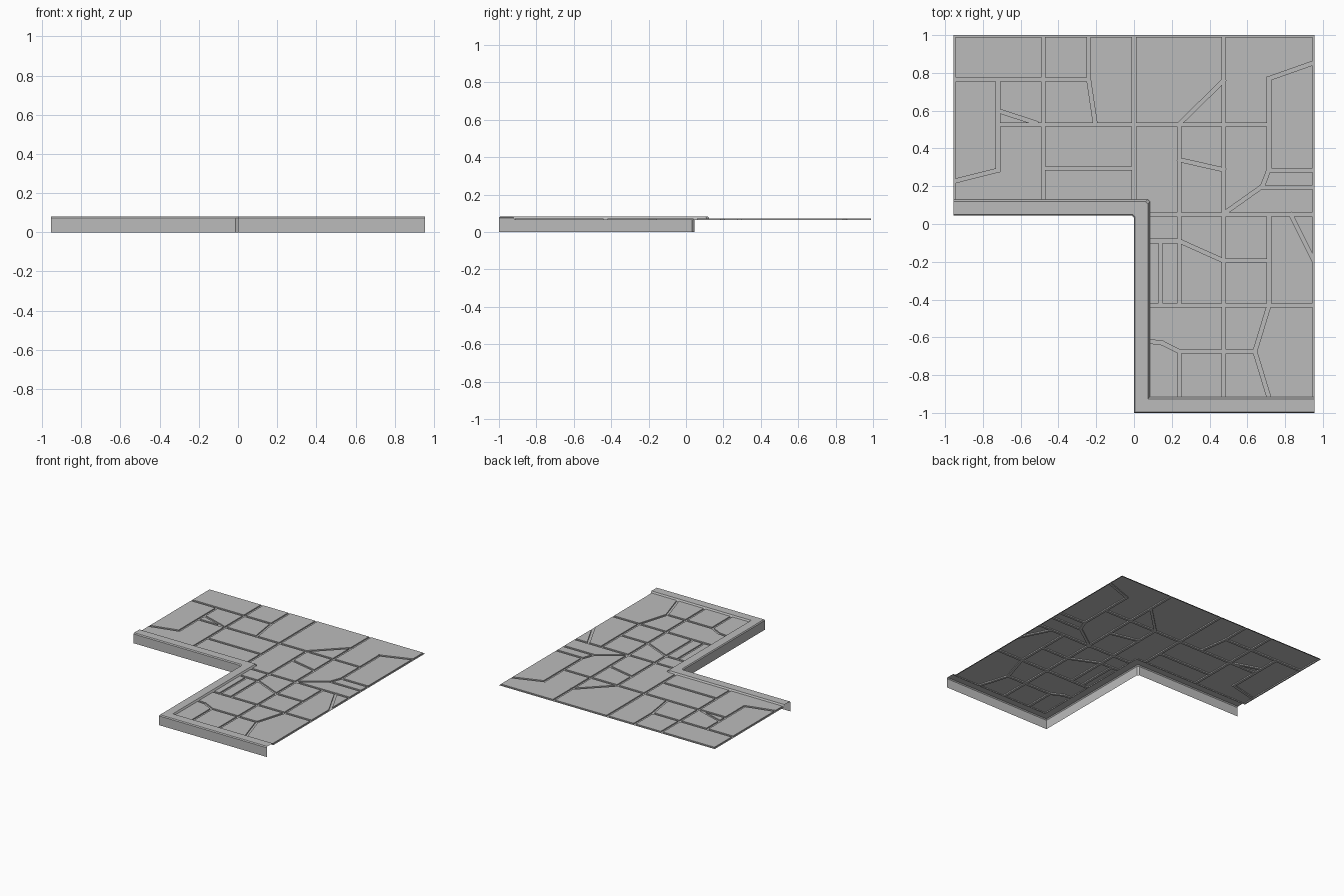
import bpy, bmesh
from mathutils import Vector
from mathutils.geometry import delaunay_2d_cdt

cube = bpy.data.objects.get("Cube")
if cube:
    bpy.data.objects.remove(cube, do_unlink=True)

HALF_X = 0.955        # half width of the pavement
NOTCH_Y = 0.045       # outer kerb face along the notch
CHAMFER = 0.013       # cut across the inside corner
KERB = 0.085          # kerb width
TILE_Z, JOINT_Z = 0.072, 0.063
JOINT = 0.01          # half width of a joint

stone = bpy.data.materials.new("grey stone")
stone.use_nodes = True
grey = (0.5, 0.5, 0.5, 1)
stone.diffuse_color = grey
stone.node_tree.nodes["Principled BSDF"].inputs["Base Color"].default_value = grey


def make_object(name, bm):
    mesh = bpy.data.meshes.new(name)
    bm.to_mesh(mesh)
    bm.free()
    mesh.materials.append(stone)
    obj = bpy.data.objects.new(name, mesh)
    bpy.context.collection.objects.link(obj)
    return obj


def kerb_path(d):
    """Kerb line moved inward by d."""
    return [Vector(p) for p in (
        (-HALF_X, NOTCH_Y + d), (d - CHAMFER, NOTCH_Y + d),
        (d, NOTCH_Y - CHAMFER + d), (d, d - 1), (HALF_X, d - 1))]


# Kerb: a profile swept along the stepped front edge
profile = [(0, 0), (0, 0.074), (0.006, 0.082), (0.073, 0.082), (KERB, JOINT_Z)]
bm = bmesh.new()
rows = [[bm.verts.new((p.x, p.y, z)) for p in kerb_path(d)] for d, z in profile]
for low, high in zip(rows, rows[1:]):
    for i in range(len(low) - 1):
        bm.faces.new((low[i], low[i + 1], high[i + 1], high[i]))
make_object("kerb", bm)

# Joints running across: y, start x, end x
across = [
    (0.765, -1, -0.24), (0.525, -0.72, 0.715), (0.295, -0.48, 0),
    (0.285, 0.715, 1), (0.195, 0.68, 1), (0.05, 0, 1), (-0.09, 0, 0.24),
    (-0.195, 0.475, 0.715), (-0.43, 0, 1), (-0.675, 0.24, 0.64), (1, -1, 1),
]
# Joints running front to back: x, start y, end y
along = [
    (-0.48, 1, 0), (-0.72, 0.765, 0.285), (-0.24, 1, 0.765), (0, 1, 0),
    (0.475, 1, -1), (0.715, 0.77, 0.29), (0.24, 0.525, -0.43),
    (0.715, 0.05, -0.43), (0.14, -0.09, -0.43), (0.24, -0.675, -1),
    (-HALF_X, 0, 1), (HALF_X, -1, 1),
]
# Slanted joints as point chains
slanted = [
    [(-0.72, 0.285), (-0.97, 0.222)],
    [(-0.24, 0.765), (-0.205, 0.53)],
    [(-0.72, 0.6), (-0.52, 0.535)],
    [(0.475, 0.76), (0.24, 0.53)],
    [(0.715, 0.77), (0.97, 0.86)],
    [(0.715, 0.29), (0.68, 0.2), (0.475, 0.055)],
    [(0.24, 0.34), (0.475, 0.287)],
    [(0.24, -0.09), (0.475, -0.195)],
    [(0.715, -0.43), (0.64, -0.675), (0.715, -0.92)],
    [(0.83, 0.05), (0.96, -0.21)],
    [(0.24, -0.675), (0.15, -0.63), (0.07, -0.62)],
]
segments = [((a, y), (b, y)) for y, a, b in across]
segments += [((x, a), (x, b)) for x, a, b in along]
segments += [pair for chain in slanted for pair in zip(chain, chain[1:])]

# Paving: the field outline is split by every joint strip
points = kerb_path(KERB) + [Vector((HALF_X, 1)), Vector((-HALF_X, 1))]
polygons = [list(range(len(points)))]
for a, b in segments:
    a, b = Vector(a), Vector(b)
    step = (b - a).normalized() * JOINT
    side = Vector((-step.y, step.x))
    first = len(points)
    points += [a - step - side, b + step - side, b + step + side, a - step + side]
    polygons.append(list(range(first, first + 4)))
flat, _, tris, _, _, sources = delaunay_2d_cdt(points, [], polygons, 1, 1e-5)

bm = bmesh.new()
corners = {}


def corner(i, z):
    if (i, z) not in corners:
        corners[i, z] = bm.verts.new((flat[i].x, flat[i].y, z))
    return corners[i, z]


# Tiles stay high, joints drop, and walls join the two levels
edge_levels = {}
for tri, source in zip(tris, sources):
    if 0 not in source:
        continue
    z = JOINT_Z if len(source) > 1 else TILE_Z
    bm.faces.new([corner(i, z) for i in tri])
    for a, b in zip(tri, list(tri[1:]) + [tri[0]]):
        edge_levels[a, b] = z
for (a, b), z in edge_levels.items():
    if z == TILE_Z and edge_levels.get((b, a), JOINT_Z) == JOINT_Z:
        bm.faces.new((corner(b, TILE_Z), corner(a, TILE_Z),
                      corner(a, JOINT_Z), corner(b, JOINT_Z)))
bmesh.ops.dissolve_limit(bm, angle_limit=0.01, verts=bm.verts[:], edges=bm.edges[:])
make_object("paving", bm)
